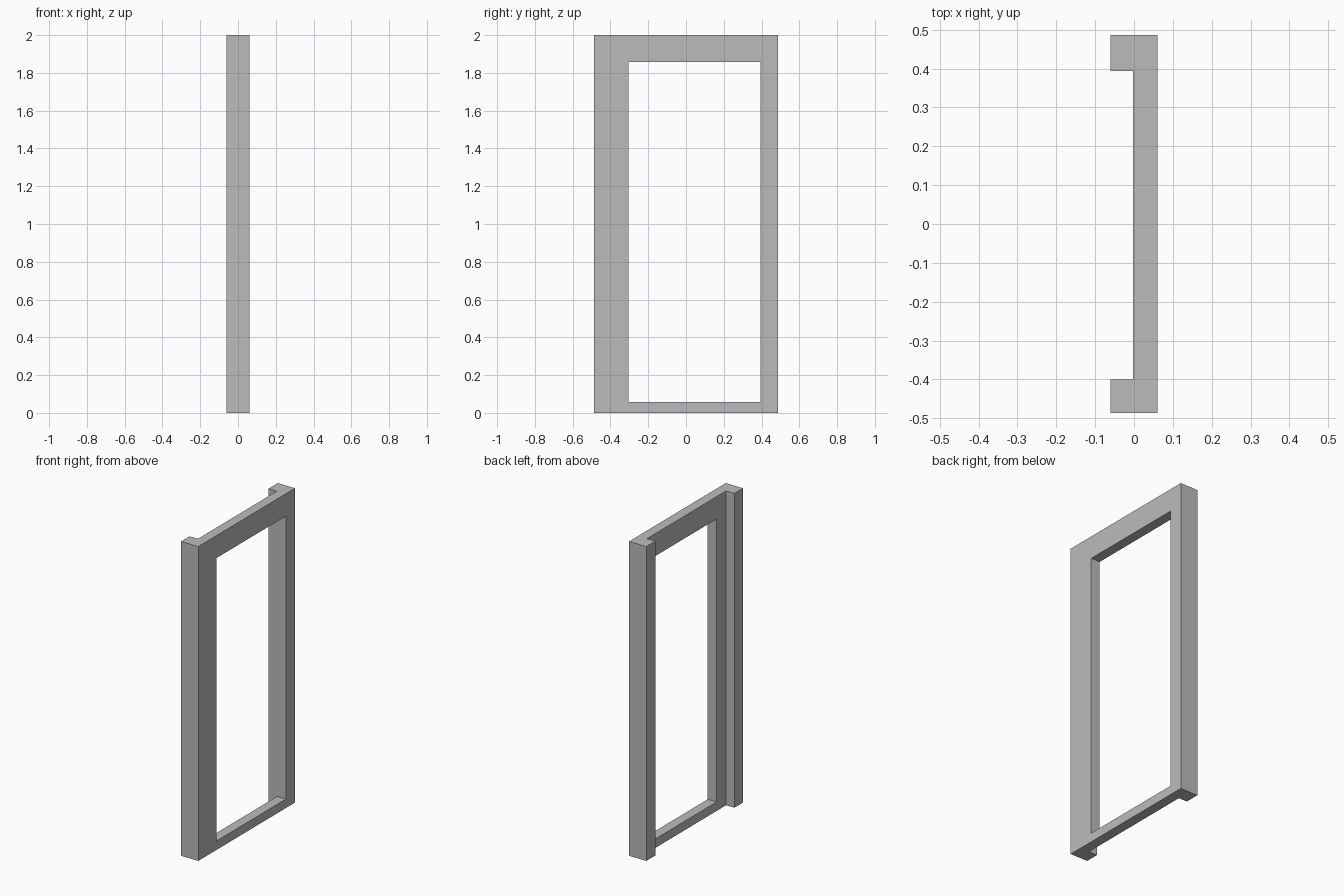
import bpy
import bmesh

if "Cube" in bpy.data.objects:
    bpy.data.objects.remove(bpy.data.objects["Cube"], do_unlink=True)

# Single plain grey finish
grey = bpy.data.materials.new("plain_grey")
grey.use_nodes = True
colour = (0.5, 0.5, 0.5, 1.0)
grey.diffuse_color = colour
grey.node_tree.nodes["Principled BSDF"].inputs["Base Color"].default_value = colour

HEIGHT = 2.0
BACK, STEP, FACE = -0.061, -0.002, 0.061     # depth levels along x
END = 0.486                                  # half width along y
OPEN_FRONT, OPEN_BACK = -0.305, 0.394        # opening along y
OPEN_LOW, OPEN_HIGH = 0.057, 1.857           # opening along z
RETURN = -0.4                                # inner edge of the front return


def extrude_plan(name, plan, low, high):
    """Extrude a plan outline (x, y) between two heights."""
    bm = bmesh.new()
    base = bm.faces.new([bm.verts.new((x, y, low)) for x, y in plan])
    top = bmesh.ops.extrude_face_region(bm, geom=[base], use_keep_orig=True)
    verts = [v for v in top["geom"] if isinstance(v, bmesh.types.BMVert)]
    bmesh.ops.translate(bm, verts=verts, vec=(0, 0, high - low))
    bmesh.ops.recalc_face_normals(bm, faces=bm.faces)
    mesh = bpy.data.meshes.new(name)
    bm.to_mesh(mesh)
    bm.free()
    mesh.materials.append(grey)
    obj = bpy.data.objects.new(name, mesh)
    bpy.context.collection.objects.link(obj)
    return obj


def rect(x0, x1, y0, y1):
    return [(x0, y0), (x1, y0), (x1, y1), (x0, y1)]


# Wide jamb with a return lip (L-shaped plan)
extrude_plan("front_jamb", [
    (BACK, -END), (FACE, -END), (FACE, OPEN_FRONT),
    (STEP, OPEN_FRONT), (STEP, RETURN), (BACK, RETURN)], 0, HEIGHT)

# Narrow square jamb
extrude_plan("back_jamb", rect(BACK, FACE, OPEN_BACK, END), 0, HEIGHT)

# Rails joining the jambs above and below the opening
rail = rect(STEP, FACE, OPEN_FRONT, OPEN_BACK)
extrude_plan("top_rail", rail, OPEN_HIGH, HEIGHT)
extrude_plan("bottom_rail", rail, 0, OPEN_LOW)
